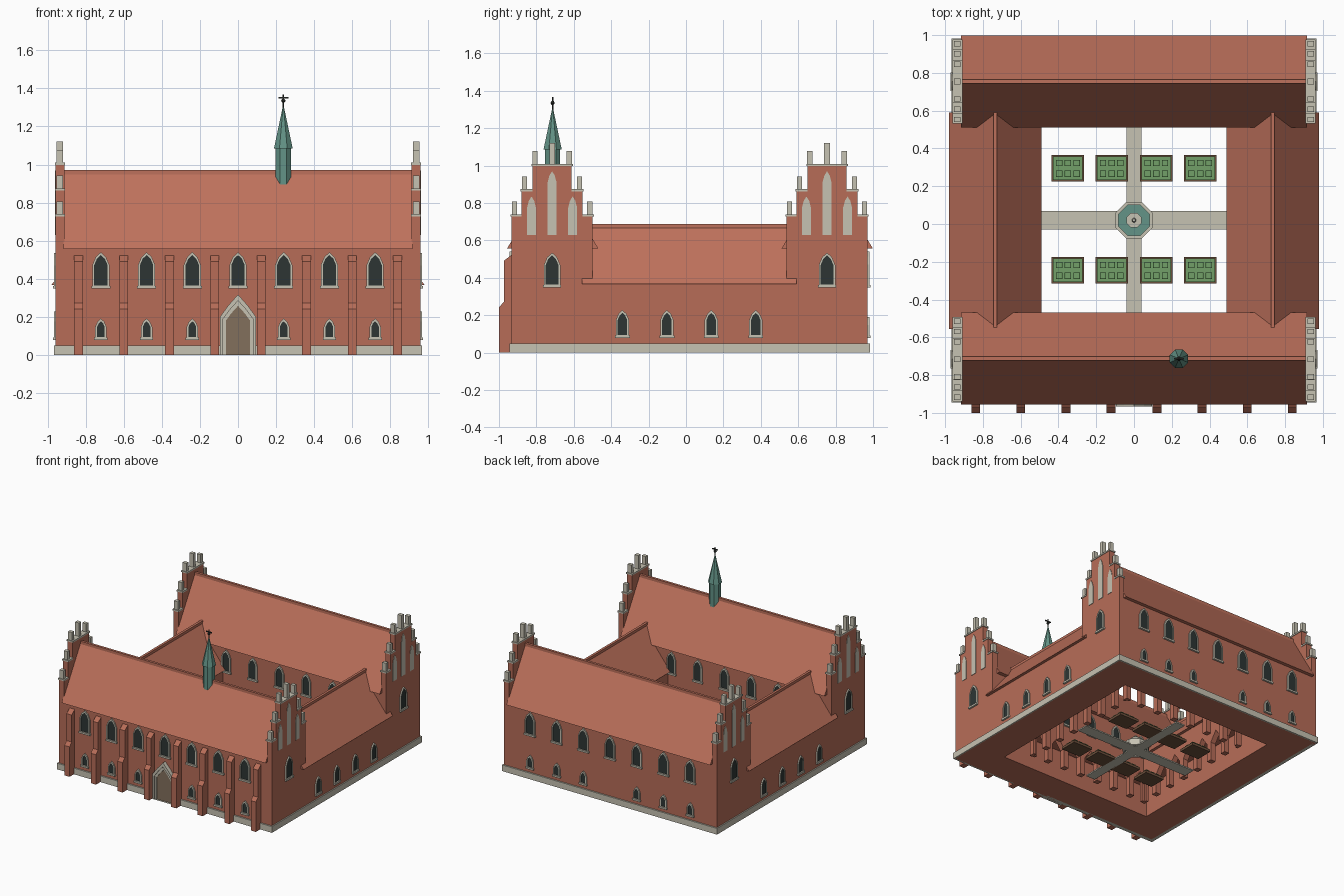
import bpy, bmesh, math
from mathutils import Vector as V

if "Cube" in bpy.data.objects:
    bpy.data.objects.remove(bpy.data.objects["Cube"])

def mat(name, c):
    m = bpy.data.materials.new(name)
    m.diffuse_color = (*c, 1)
    m.use_nodes = True
    m.node_tree.nodes["Principled BSDF"].inputs["Base Color"].default_value = m.diffuse_color
    return m

BRICK = mat("brick", (.475, .152, .097))
TILE = mat("roof_tile", (.515, .165, .106))
STONE = mat("pale_stone", (.565, .539, .445))
GLASS = mat("dark_glass", (.026, .036, .034))
DOOR = mat("door_wood", (.223, .162, .107))
COPPER = mat("green_copper", (.127, .296, .242))
IRON = mat("dark_iron", (.03, .035, .03))
LEAF = mat("leaf_green", (.171, .352, .141))
HEDGE = mat("hedge_green", (.10, .24, .08))
SOIL = mat("bed_frame", (.15, .08, .045))

def finish(bm, name, m):
    bmesh.ops.recalc_face_normals(bm, faces=bm.faces[:])
    me = bpy.data.meshes.new(name)
    bm.to_mesh(me)
    bm.free()
    me.materials.append(m)
    o = bpy.data.objects.new(name, me)
    bpy.context.collection.objects.link(o)
    return o

def prism(bm, pts, off):
    """Closed solid from a flat outline pushed along off."""
    a = [bm.verts.new(p) for p in pts]
    b = [bm.verts.new(V(p) + V(off)) for p in pts]
    bm.faces.new(a)
    bm.faces.new(b[::-1])
    for i in range(len(a)):
        j = (i + 1) % len(a)
        bm.faces.new((a[i], b[i], b[j], a[j]))

def box(bm, x0, x1, y0, y1, z0, z1):
    prism(bm, [(x0, y0, z0), (x1, y0, z0), (x1, y1, z0), (x0, y1, z0)], (0, 0, z1 - z0))

def ring(bm, outer, inner, off):
    """Open-backed frame between two outlines with equal point counts."""
    off = V(off)
    o, i = [bm.verts.new(p) for p in outer], [bm.verts.new(p) for p in inner]
    of, f = [bm.verts.new(V(p) + off) for p in outer], [bm.verts.new(V(p) + off) for p in inner]
    for k in range(len(o)):
        j = (k + 1) % len(o)
        for q in ((of[k], of[j], f[j], f[k]), (o[k], o[j], of[j], of[k]), (i[k], i[j], f[j], f[k]),
                  (o[k], o[j], i[j], i[k])):
            bm.faces.new(q)

def pointed(w, z0, spring, top):
    s = spring + (top - spring) * .62
    return [(-w, z0), (w, z0), (w, spring), (w * .6, s), (0, top), (-w * .6, s), (-w, spring)]

class Wall:
    """Vertical plane: u runs along it, n points out of it."""
    def __init__(self, o, u, n):
        self.o, self.u, self.n = V((*o, 0)), V((*u, 0)), V((*n, 0))
    def pts(self, prof, u=0, d=0):
        return [self.o + self.u * (u + a) + self.n * d + V((0, 0, z)) for a, z in prof]

YF, YB, HALF, XW, XI = -.716, .754, .217, .957, .513
front = Wall((0, YF - HALF), (1, 0), (0, -1))
back = Wall((0, YB + HALF), (1, 0), (0, 1))
court_f = Wall((0, YF + HALF), (1, 0), (0, 1))
court_b = Wall((0, YB - HALF), (1, 0), (0, -1))
right = Wall((XW, 0), (0, 1), (1, 0))
left = Wall((-XW, 0), (0, 1), (-1, 0))

# Wing walls: set-back ground floor, full-depth upper floor
bm = bmesh.new()
box(bm, -XW, XW, YF - HALF, -.68, 0, .25)
box(bm, -XW, XW, .72, YB + HALF, 0, .25)
for c in (YF, YB):
    box(bm, -XW, XW, c - HALF, c + HALF, .25, .565)
for s in (-1, 1):
    a, b = sorted((s * .69, s * XW))
    box(bm, a, b, -.68, .72, 0, .25)
    a, b = sorted((s * XI, s * XW))
    box(bm, a, b, YF + HALF, YB - HALF, .25, .385)
finish(bm, "wing_walls", BRICK)

# Cloister arcade around the courtyard
def arcade(bm, wall, a, b, n):
    step, p = (b - a) / n, .022
    prof = [(a, .26), (a, 0)]
    for k in range(n):
        l, r = a + k * step + p, a + (k + 1) * step - p
        prof += [(l, 0), (l, .15), ((l + r) / 2, .23), (r, .15), (r, 0)]
    prof += [(b, 0), (b, .26)]
    prism(bm, wall.pts(prof), wall.n * -.045)

bm = bmesh.new()
for w in (court_f, court_b):
    arcade(bm, w, -XI - .045, XI + .045, 7)
for s in (-1, 1):
    arcade(bm, Wall((s * XI, 0), (0, 1), (-s, 0)), YF + HALF - .04, YB - HALF + .04, 7)
finish(bm, "cloister_arcade", BRICK)

# Stone plinth ring
bm = bmesh.new()
sq = lambda x, y0, y1: [(-x, y0, .0), (x, y0, .0), (x, y1, .0), (-x, y1, .0)]
ring(bm, sq(.967, -.945, .983), sq(.94, -.915, .955), (0, 0, .05))
finish(bm, "plinth", STONE)

# Roofs with ridge caps
bm = bmesh.new()
for c in (-.7125, .755):
    prism(bm, [(-.917, c - .244, .557), (-.917, c + .244, .557), (-.917, c, .965)], (1.834, 0, 0))
    box(bm, -.917, .917, c - .01, c + .01, .94, .971)
for s in (-1, 1):
    prism(bm, [(s * .49, -.555, .368), (s * .98, -.555, .368), (s * .735, -.555, .68)], (0, 1.145, 0))
    box(bm, s * .735 - .01, s * .735 + .01, -.555, .59, .66, .688)
finish(bm, "roofs", TILE)

# Stepped gables with copings, pinnacles and blind niches
gab, cop, nic = bmesh.new(), bmesh.new(), bmesh.new()
steps = [(HALF, .73), (.163, .865), (.105, 1.0)]
for wall, s in ((left, -1), (right, 1)):
    x0, x1 = sorted((s * .912, s * XW))
    px = s * .936
    for c in (YF, YB):
        outline = [(h, z) for i, (h, t) in enumerate(steps) for z in ((steps[i - 1][1] if i else .5), t)]
        outline += [(-h, z) for h, z in outline[::-1]]
        prism(gab, wall.pts(outline, c), wall.n * -.045)
        for i, (h, z) in enumerate(steps):
            inner = steps[i + 1][0] if i < 2 else 0
            for k in (-1, 1):
                a, b = sorted((c + k * inner, c + k * (h + .006)))
                box(cop, x0 - .005, x1 + .005, a, b, z - .002, z + .01)
                p = c + k * (h - .016 if i < 2 else .092)
                box(cop, px - .017, px + .017, p - .014, p + .014, z, z + .077)
        box(cop, px - .017, px + .017, c - .015, c + .015, 1.0, 1.12)
        for u, top in ((-.11, .835), (0, .97), (.11, .835)):
            prism(nic, wall.pts(pointed(.024, .63, top - .06, top), c + u, -.002), wall.n * .006)
finish(gab, "stepped_gables", BRICK)
finish(cop, "copings_and_pinnacles", STONE)
finish(nic, "blind_niches", STONE)

# Lancet windows
frames, panes = bmesh.new(), bmesh.new()
def window(wall, u, w, z0, top):
    sp, t = top - w * 1.5, .010
    ring(frames, wall.pts(pointed(w, z0, sp, top), u), wall.pts(pointed(w - t, z0 + t, sp, top - t * 1.5), u), wall.n * .01)
    sill = [(-w - .005, z0 - .006), (w + .005, z0 - .006), (w + .005, z0 + .008), (-w - .005, z0 + .008)]
    prism(frames, wall.pts(sill, u), wall.n * .015)
    prism(panes, wall.pts(pointed(w - t, z0 + t, sp, top - t * 1.5), u, -.002), wall.n * .006)

for w in (front, back):
    for k in range(-3, 4):
        window(w, k * .24, .045, .355, .54)
        if k:
            window(w, k * .24, .03, .085, .192)
for w in (court_f, court_b):
    for k in range(-2, 3):
        window(w, k * .24, .04, .355, .535)
for w in (left, right):
    for c in (YF, YB):
        window(w, c, .044, .355, .535)
    for u in (-.34, -.102, .135, .373):
        window(w, u, .035, .085, .228)
finish(frames, "window_frames", STONE)
finish(panes, "window_panes", GLASS)

# Front portal
bm = bmesh.new()
def gate(w, sp, top):
    return [(-w, 0), (w, 0), (w, sp), (w * .55, sp + (top - sp) * .5), (0, top), (-w * .55, sp + (top - sp) * .5), (-w, sp)]
ring(bm, front.pts(gate(.095, .2, .318)), front.pts(gate(.078, .19, .285)), front.n * .032)
ring(bm, front.pts(gate(.078, .19, .285)), front.pts(gate(.064, .18, .258)), front.n * .022)
finish(bm, "portal_frame", STONE)
bm = bmesh.new()
prism(bm, front.pts(gate(.064, .18, .258), 0, -.001), front.n * .016)
finish(bm, "portal_door", DOOR)

# Stepped buttresses on the front
bm = bmesh.new()
prof = [(-.92, 0), (-1, 0), (-1, .243), (-.973, .272), (-.973, .492), (-.93, .525), (-.92, .525)]
for x in (-.838, -.6, -.36, -.122, .122, .36, .6, .838):
    prism(bm, [(x - .023, y, z) for y, z in prof], (.046, 0, 0))
finish(bm, "buttresses", BRICK)

# Ridge turret
def cone(bm, x, y, z0, z1, r0, r1, n=8):
    a = [(math.pi * 2 * (k + .5) / n) for k in range(n)]
    lo = [bm.verts.new((x + r0 * math.cos(t), y + r0 * math.sin(t), z0)) for t in a]
    hi = [bm.verts.new((x + r1 * math.cos(t), y + r1 * math.sin(t), z1)) for t in a]
    bm.faces.new(lo[::-1])
    bm.faces.new(hi)
    for k in range(n):
        j = (k + 1) % n
        bm.faces.new((lo[k], lo[j], hi[j], hi[k]))

TX, TY = .238, -.713
bm = bmesh.new()
cone(bm, TX, TY, .87, 1.09, .044, .044)
cone(bm, TX, TY, 1.085, 1.30, .053, .004)
finish(bm, "turret_spire", COPPER)
bm = bmesh.new()
cone(bm, TX, TY, 1.28, 1.368, .004, .004)
cone(bm, TX, TY, 1.325, 1.335, .006, .013)
cone(bm, TX, TY, 1.335, 1.345, .013, .006)
box(bm, TX - .026, TX + .026, TY - .004, TY + .004, 1.346, 1.354)
finish(bm, "turret_finial", IRON)

# Courtyard paths and fountain
CY = .02
bm = bmesh.new()
box(bm, -.52, .52, CY - .048, CY + .048, 0, .01)
for a, b in ((-.505, CY - .048), (CY + .048, .54)):
    box(bm, -.04, .04, a, b, 0, .01)
finish(bm, "courtyard_paths", STONE)
octagon = lambda r: [(r * math.cos(math.pi * (k + .5) / 4), CY + r * math.sin(math.pi * (k + .5) / 4), 0) for k in range(8)]
bm = bmesh.new()
ring(bm, octagon(.105), octagon(.088), (0, 0, .05))
cone(bm, 0, CY, 0, .09, .02, .015)
cone(bm, 0, CY, .08, .10, .02, .042)
cone(bm, 0, CY, .10, .13, .012, .008)
finish(bm, "fountain_basin", STONE)
bm = bmesh.new()
cone(bm, 0, CY, .012, .037, .09, .09)
finish(bm, "fountain_water", COPPER)

# Planted beds
soil, green, hedge = bmesh.new(), bmesh.new(), bmesh.new()
for x in (-.35, -.118, .118, .35):
    for y in (-.245, .295):
        box(soil, x - .086, x + .086, y - .07, y + .07, 0, .02)
        box(green, x - .078, x + .078, y - .062, y + .062, .015, .028)
        for i in (-1, 0, 1):
            for j in (-1, 1):
                cx, cy = x + i * .046, y + j * .028
                box(hedge, cx - .017, cx + .017, cy - .017, cy + .017, .025, .045)
                box(green, cx - .013, cx + .013, cy - .013, cy + .013, .04, .048)
finish(soil, "bed_frames", SOIL)
finish(green, "bed_greens", LEAF)
finish(hedge, "bed_hedges", HEDGE)
